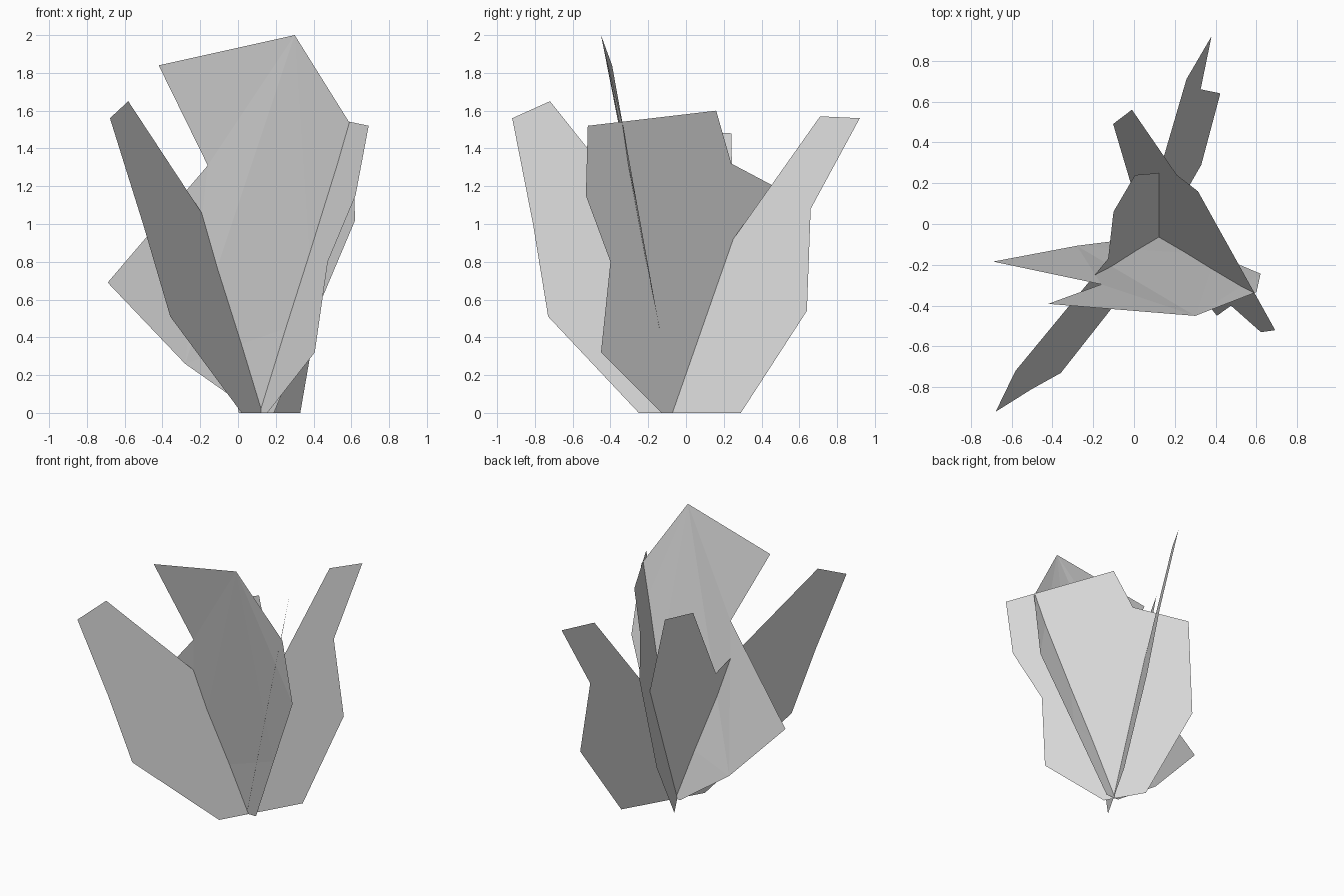
import bpy
import bmesh

cube = bpy.data.objects.get("Cube")
if cube:
    bpy.data.objects.remove(cube, do_unlink=True)

# One plain grey for every sheet
grey = bpy.data.materials.new("light_grey")
grey.use_nodes = True
colour = (0.7, 0.7, 0.7, 1)
grey.diffuse_color = colour
grey.node_tree.nodes["Principled BSDF"].inputs["Base Color"].default_value = colour


def sheet(name, outline, place):
    """Fill a flat outline; place() lifts each outline point onto the leaning plane."""
    bm = bmesh.new()
    corners = [bm.verts.new(place(along, height)) for along, height in outline]
    face = bm.faces.new(corners)
    bm.normal_update()
    bmesh.ops.triangulate(bm, faces=[face], ngon_method='EAR_CLIP')
    mesh = bpy.data.meshes.new(name)
    bm.to_mesh(mesh)
    bm.free()
    mesh.materials.append(grey)
    leaf = bpy.data.objects.new(name, mesh)
    bpy.context.collection.objects.link(leaf)
    return leaf


# Tall leaf leaning to the front: outline in x and z
def front_plane(x, z):
    tip_curl = 0.03 if z > 1.9 else 0
    return (x, -0.06 - 0.18 * z - tip_curl, z)


front_outline = [
    (-0.69, 0.69), (-0.16, 1.31), (-0.42, 1.84), (0.3, 2), (0.6, 1.52),
    (0.62, 1.02), (0.4, 0.5), (0.19, 0), (0.09, 0), (-0.28, 0.26),
]
sheet("front_leaf", front_outline, front_plane)


# Leaf leaning to the left: outline in y and z
def left_plane(y, z):
    return (0.08 - 0.58 * y + 0.204 * z, y, z)


left_outline = [
    (-0.52, 1.52), (0.16, 1.6), (0.24, 1.32), (0.56, 1.15), (0.49, 0.5),
    (0.13, 0), (-0.13, 0), (-0.45, 0.32), (-0.4, 0.8), (-0.53, 1.15),
]
sheet("left_leaf", left_outline, left_plane)


# Widest leaf leaning to the right, with two notches: outline in y and z
def right_plane(y, z):
    return (0.163 + 0.575 * y - 0.2 * z, y, z)


right_outline = [
    (-0.92, 1.56), (-0.72, 1.65), (-0.17, 0.96), (0.06, 1.49), (0.24, 1.48),
    (0.25, 0.92), (0.71, 1.57), (0.92, 1.56), (0.66, 1.08), (0.64, 0.54),
    (0.29, 0), (-0.25, 0), (-0.73, 0.51), (-0.81, 1),
]
sheet("right_leaf", right_outline, right_plane)
